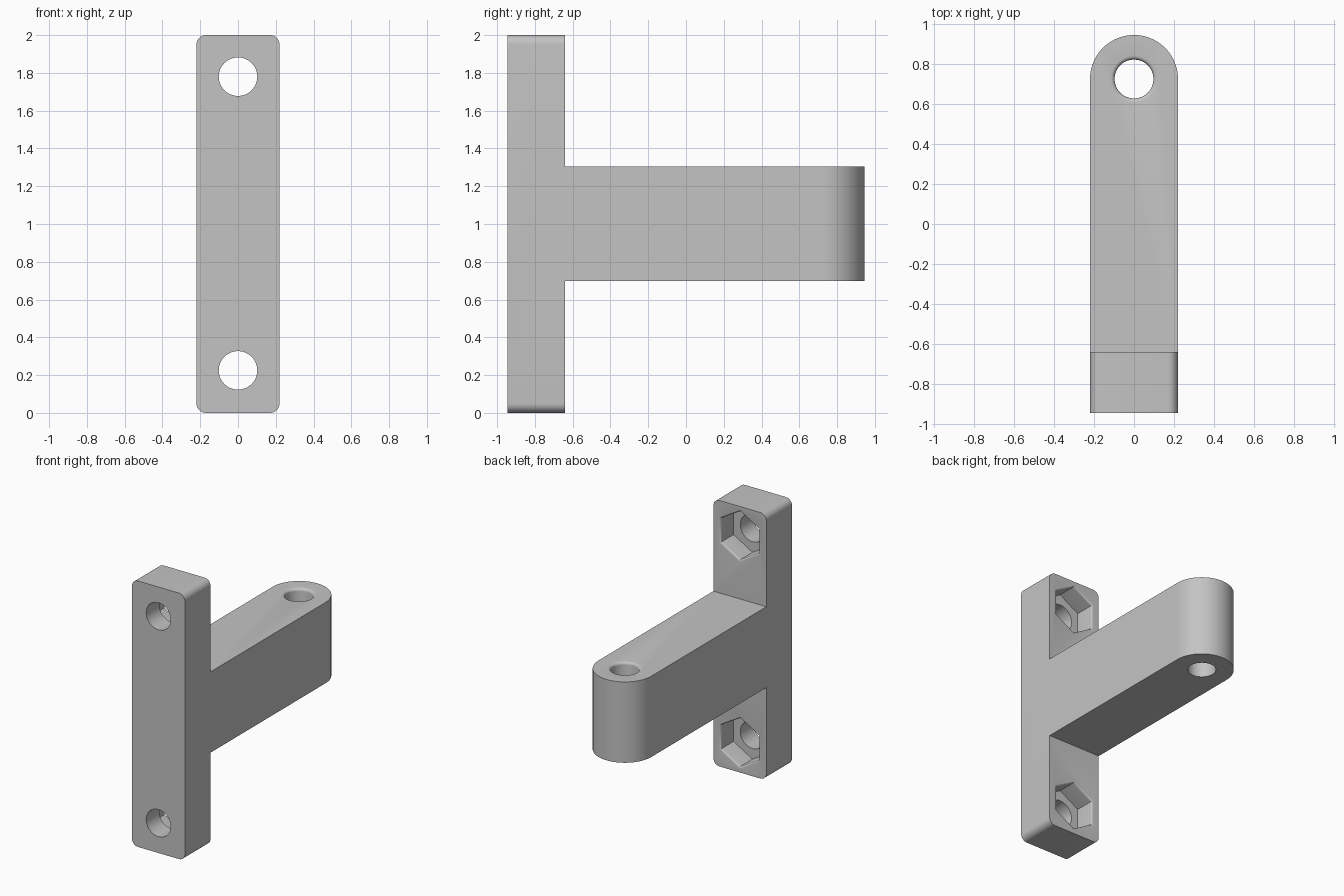
import bpy, bmesh, math

if "Cube" in bpy.data.objects:
    bpy.data.objects.remove(bpy.data.objects["Cube"])

grey = bpy.data.materials.new("plain grey")
grey.diffuse_color = (0.55, 0.55, 0.55, 1)
grey.use_nodes = True
grey.node_tree.nodes["Principled BSDF"].inputs["Base Color"].default_value = grey.diffuse_color


def loft(name, rings):
    """Closed solid skinned through matching rings of points."""
    bm = bmesh.new()
    loops = [[bm.verts.new(p) for p in ring] for ring in rings]
    n = len(loops[0])
    for a, b in zip(loops, loops[1:]):
        for i in range(n):
            j = (i + 1) % n
            bm.faces.new((a[i], a[j], b[j], b[i]))
    bm.faces.new(loops[0])
    bm.faces.new(loops[-1])
    bmesh.ops.recalc_face_normals(bm, faces=bm.faces)
    mesh = bpy.data.meshes.new(name)
    bm.to_mesh(mesh)
    bm.free()
    mesh.materials.append(grey)
    ob = bpy.data.objects.new(name, mesh)
    bpy.context.collection.objects.link(ob)
    return ob


def arc(cx, cy, r, a0, a1, n):
    return [(cx + r * math.cos(math.radians(a0 + (a1 - a0) * i / n)),
             cy + r * math.sin(math.radians(a0 + (a1 - a0) * i / n))) for i in range(n + 1)]


def apply_boolean(target, other, operation):
    mod = target.modifiers.new("boolean", 'BOOLEAN')
    mod.operation, mod.object, mod.solver = operation, other, 'EXACT'
    bpy.context.view_layer.objects.active = target
    bpy.ops.object.modifier_apply(modifier=mod.name)
    bpy.data.objects.remove(other)


def flared(r, surface, lip, inside, outside):
    """(radius, position) steps of a cutter with a rounded lip at the surface."""
    steps = [(r, inside)]
    for i in range(6):
        a = math.radians(90 * i / 5)
        steps.append((r + lip * (1 - math.cos(a)), surface - lip * (1 - math.sin(a))))
    return steps + [(r + lip, outside)]


W = 0.22                      # half width of the whole bracket
FRONT, BACK, END = -0.945, -0.64, 0.945

# Upright plate with rounded corners
c, x, lo, hi = 0.05, W - 0.05, 0.05, 1.95
outline = (arc(x, hi, c, 0, 90, 8) + arc(-x, hi, c, 90, 180, 8)
           + arc(-x, lo, c, 180, 270, 8) + arc(x, lo, c, 270, 360, 8))
bracket = loft("bracket", [[(px, y, pz) for px, pz in outline] for y in (FRONT, BACK)])

# Arm with a round end
pivot = END - W
outline = [(-W, -0.80), (W, -0.80)] + arc(0, pivot, W, 0, 180, 48)
arm = loft("arm", [[(px, py, z) for px, py in outline] for z in (0.697, 1.305)])
apply_boolean(bracket, arm, 'UNION')

# Vertical hole through the arm end, lip rounded on top
circle = arc(0, 0, 1, 0, 360, 48)[:-1]
hole = loft("pivot_hole", [[(px * r, pivot + py * r, z) for px, py in circle]
                           for r, z in flared(0.097, 1.305, 0.02, 0.5, 1.4)])
apply_boolean(bracket, hole, 'DIFFERENCE')

# Screw holes from the front, hexagonal nut pockets on the back
hexagon = arc(0, 0, 1, 90, 450, 6)[:-1]
for z in (0.225, 1.78):
    hole = loft("screw_hole", [[(px * 0.102, y, z + pz * 0.102) for px, pz in circle]
                               for y in (-1.1, -0.5)])
    apply_boolean(bracket, hole, 'DIFFERENCE')
    pocket = loft("nut_pocket", [[(px * r, y, z + pz * r) for px, pz in hexagon]
                                 for r, y in flared(0.182, BACK, 0.014, BACK - 0.15, -0.5)])
    apply_boolean(bracket, pocket, 'DIFFERENCE')

bracket.select_set(True)
bpy.context.view_layer.objects.active = bracket
bpy.ops.object.shade_smooth_by_angle(angle=math.radians(30))
